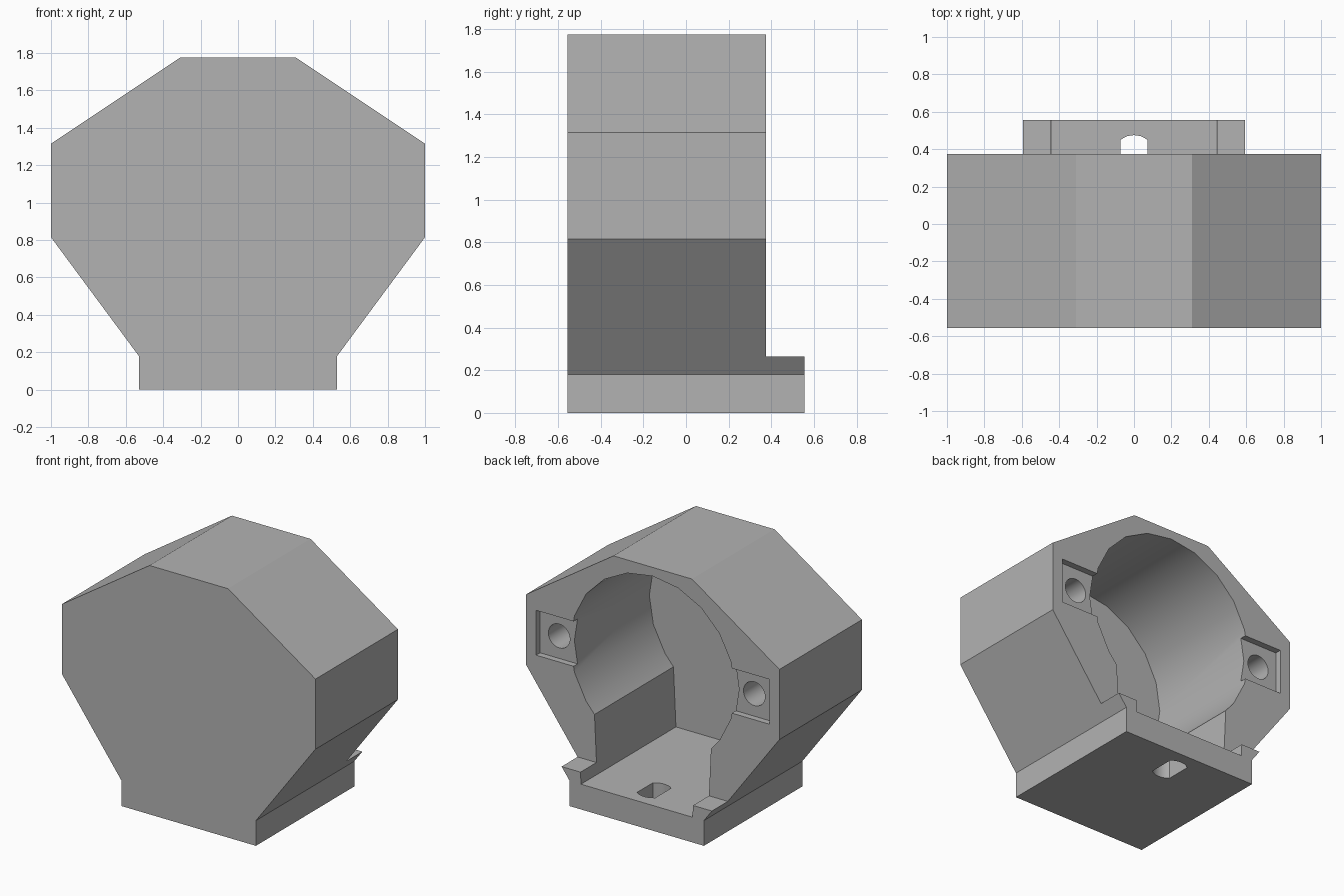
import bpy
import bmesh
from math import sin, cos, radians, sqrt, pi
from mathutils import Vector

cube = bpy.data.objects.get("Cube")
if cube:
    bpy.data.objects.remove(cube, do_unlink=True)

FRONT, BACK, LIP_BACK = -0.555, 0.375, 0.555
FLOOR_Z, LIP_Z, MID_Z = 0.18, 0.265, 1.063

grey = bpy.data.materials.new("plain_grey")
grey.use_nodes = True
grey.diffuse_color = (0.45, 0.45, 0.45, 1)
grey.node_tree.nodes["Principled BSDF"].inputs["Base Color"].default_value = (0.45, 0.45, 0.45, 1)


def prism(name, points, start, depth):
    """Closed prism: extrude a ring of 3D points along a vector."""
    bm = bmesh.new()
    face = bm.faces.new([bm.verts.new(p) for p in points])
    res = bmesh.ops.extrude_face_region(bm, geom=[face])
    new = [v for v in res["geom"] if isinstance(v, bmesh.types.BMVert)]
    bmesh.ops.translate(bm, verts=new, vec=depth)
    bmesh.ops.translate(bm, verts=bm.verts, vec=start)
    bmesh.ops.recalc_face_normals(bm, faces=bm.faces)
    mesh = bpy.data.meshes.new(name)
    bm.to_mesh(mesh)
    bm.free()
    mesh.materials.append(grey)
    obj = bpy.data.objects.new(name, mesh)
    bpy.context.collection.objects.link(obj)
    return obj


def prism_y(name, profile, y0, y1):
    """Prism of an (x, z) profile running from y0 to y1."""
    return prism(name, [(x, 0, z) for x, z in profile],
                 Vector((0, y0, 0)), Vector((0, y1 - y0, 0)))


def mirrored(half):
    """Close a right-hand half profile with its mirror image."""
    return half + [(-x, z) for x, z in reversed(half)]


def box_profile(x0, x1, z0, z1):
    return [(x0, z0), (x1, z0), (x1, z1), (x0, z1)]


def circle(cx, cz, r, n):
    return [(cx + r * cos(2 * pi * i / n), cz + r * sin(2 * pi * i / n)) for i in range(n)]


def cut(target, cutter):
    cutter.hide_render = True
    mod = target.modifiers.new("cut", "BOOLEAN")
    mod.operation = "DIFFERENCE"
    mod.solver = "EXACT"
    mod.object = cutter
    bpy.context.view_layer.objects.active = target
    bpy.ops.object.modifier_apply(modifier=mod.name)
    bpy.data.objects.remove(cutter, do_unlink=True)


# Housing block with its foot
outline = mirrored([(0.53, 0), (0.53, FLOOR_Z), (1, 0.815), (1, 1.315), (0.31, 1.775)])
housing = prism_y("housing", outline, FRONT, LIP_BACK)

# Trim the rear down to a low lip
cut(housing, prism_y("lip_trim", box_profile(-1.2, 1.2, LIP_Z, 2), BACK, 0.8))

# Round chamber with straight lower walls and a flat floor, open at the back
angles = [18 * i for i in range(1, 8)] + [135]
arc = [(0.65 * sin(radians(a)), MID_Z + 0.65 * cos(radians(a))) for a in angles]
chamber = [(0, MID_Z + 0.65)] + mirrored(arc + [(0.44, FLOOR_Z)])
cut(housing, prism_y("chamber", chamber, -0.515, 0.8))

# Square pockets with screw holes on either side
for side in (-1, 1):
    pocket = box_profile(side * 0.55, side * 0.92, MID_Z - 0.16, MID_Z + 0.16)
    cut(housing, prism_y("pocket", pocket, BACK - 0.045, 0.6))
    cut(housing, prism_y("screw_hole", circle(side * 0.77, MID_Z, 0.085, 32), -0.1, 0.6))

# Floor slot with curved ends
half_w, radius, slot_y = 0.072, 0.115, 0.36
end = []
for i in range(9):
    x = half_w * (1 - i / 4)
    end.append((x, sqrt(radius ** 2 - x ** 2)))
slot = [(x, slot_y + y, 0) for x, y in end] + [(-x, slot_y - y, 0) for x, y in end]
cut(housing, prism("slot", slot, Vector((0, 0, -0.1)), Vector((0, 0, 0.4))))

# Smooth the round walls, keep the corners crisp
bpy.ops.object.select_all(action="DESELECT")
housing.select_set(True)
bpy.context.view_layer.objects.active = housing
bpy.ops.object.shade_smooth_by_angle(angle=radians(30))
